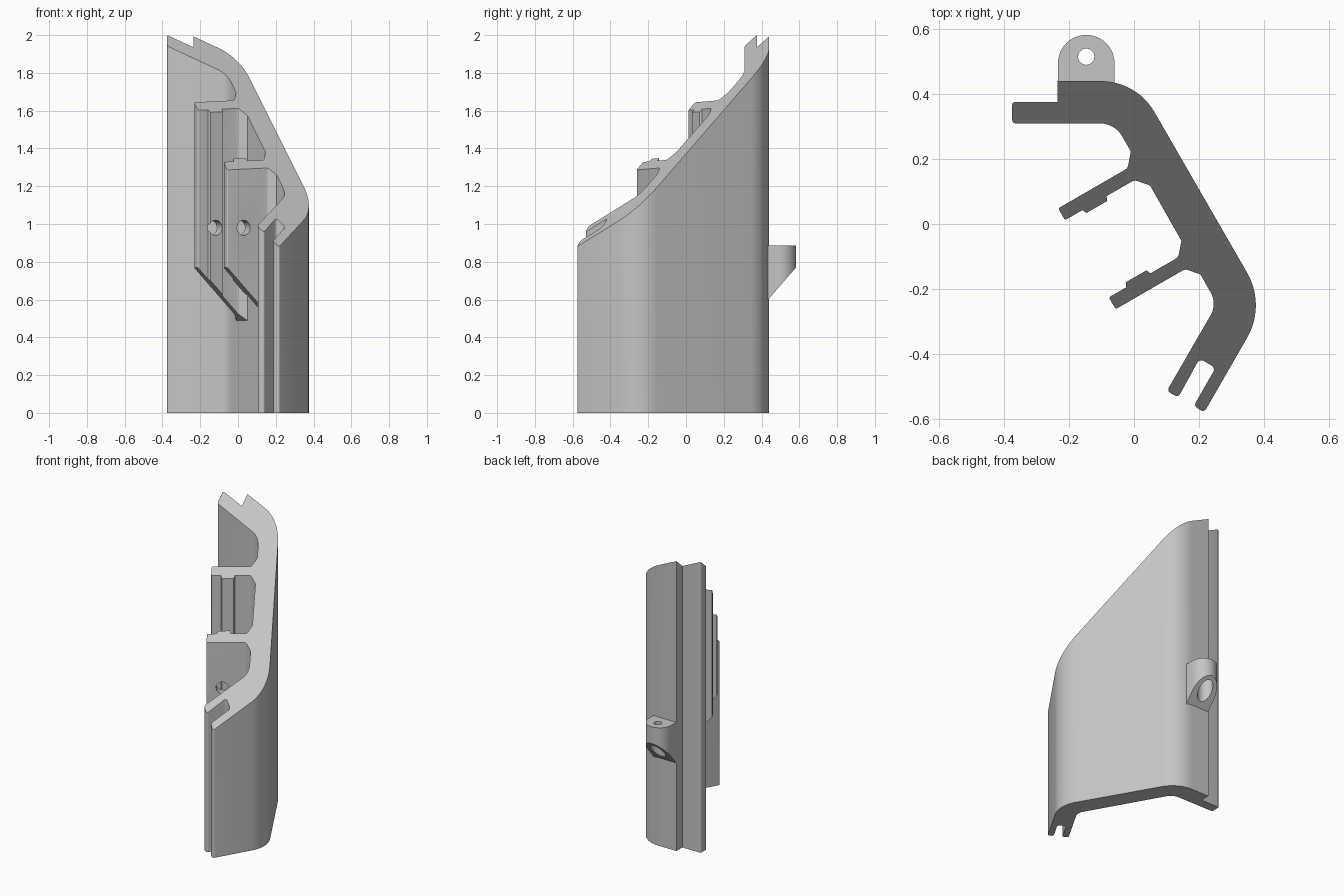
import bpy, bmesh, math
from mathutils import Vector, Matrix

cube = bpy.data.objects.get("Cube")
if cube:
    bpy.data.objects.remove(cube, do_unlink=True)

grey = bpy.data.materials.new("light grey")
grey.use_nodes = True
grey.diffuse_color = (0.56, 0.56, 0.56, 1)
grey.node_tree.nodes["Principled BSDF"].inputs["Base Color"].default_value = (0.56, 0.56, 0.56, 1)


def make_object(name, bm):
    bmesh.ops.recalc_face_normals(bm, faces=bm.faces)
    mesh = bpy.data.meshes.new(name)
    bm.to_mesh(mesh)
    bm.free()
    mesh.materials.append(grey)
    obj = bpy.data.objects.new(name, mesh)
    bpy.context.collection.objects.link(obj)
    return obj


def rounded(corners):
    """Turn (x, y, radius) corners into a filleted outline."""
    out = []
    for i, (x, y, r) in enumerate(corners):
        p = Vector((x, y))
        if r == 0:
            out.append(p)
            continue
        a = (Vector(corners[i - 1][:2]) - p).normalized()
        b = (Vector(corners[(i + 1) % len(corners)][:2]) - p).normalized()
        half = a.angle(b) / 2
        centre = p + (a + b).normalized() * (r / math.sin(half))
        start = p + a * (r / math.tan(half)) - centre
        end = p + b * (r / math.tan(half)) - centre
        steps = 12 if r > 0.04 else 4
        sweep = math.pi - 2 * half
        if start.x * end.y - start.y * end.x < 0:
            sweep = -sweep
        for k in range(steps + 1):
            out.append(centre + Matrix.Rotation(sweep * k / steps, 2) @ start)
    return out


def prism(name, outline, z0, z1):
    bm = bmesh.new()
    face = bm.faces.new([bm.verts.new((p[0], p[1], z0)) for p in outline])
    top = bmesh.ops.extrude_face_region(bm, geom=[face])["geom"]
    verts = [v for v in top if isinstance(v, bmesh.types.BMVert)]
    bmesh.ops.translate(bm, verts=verts, vec=(0, 0, z1 - z0))
    return make_object(name, bm)


def combine(target, other, operation):
    """Apply a boolean and remove the helper."""
    mod = target.modifiers.new("boolean", "BOOLEAN")
    mod.operation, mod.solver, mod.object = operation, "EXACT", other
    bpy.context.view_layer.update()
    evaluated = target.evaluated_get(bpy.context.evaluated_depsgraph_get())
    mesh = bpy.data.meshes.new_from_object(evaluated)
    target.modifiers.clear()
    target.data = mesh
    bpy.data.objects.remove(other, do_unlink=True)


def cut_plane(target, point, normal):
    """Remove everything on the side the normal points to."""
    n = Vector(normal).normalized()
    bm = bmesh.new()
    turn = n.to_track_quat("Z", "Y").to_matrix().to_4x4()
    bmesh.ops.create_cube(bm, size=6, matrix=Matrix.Translation(Vector(point) + n * 3) @ turn)
    combine(target, make_object("plane_cutter", bm), "DIFFERENCE")


def drill(target, centre, axis, radius, depth):
    bm = bmesh.new()
    turn = Vector(axis).to_track_quat("Z", "Y").to_matrix().to_4x4()
    bmesh.ops.create_cone(bm, cap_ends=True, segments=32, radius1=radius, radius2=radius,
                          depth=depth, matrix=Matrix.Translation(centre) @ turn)
    combine(target, make_object("drill", bm), "DIFFERENCE")


# Bent wall with a stepped back flange and a slotted front end
wall = [(-0.375, 0.31, 0.01), (-0.375, 0.375, 0.008), (-0.235, 0.375, 0), (-0.235, 0.44, 0),
        (0.008, 0.44, 0.19), (0.406, -0.25, 0.2), (0.216, -0.58, 0.012), (0.184, -0.56, 0.012),
        (0.251, -0.443, 0.014), (0.202, -0.414, 0.014), (0.136, -0.534, 0.012),
        (0.101, -0.514, 0.012), (0.256, -0.246, 0.07), (-0.059, 0.31, 0.08)]
shell = prism("bent_wall", rounded(wall), 0, 2.3)

# Two inner ribs, each with a raised pad, a sloped underside and a hole
along = Vector((math.cos(math.pi / 6), 0.5))
across = Vector((-along.y, along.x))
h = 0.021
for name, tip, side, top in (("back_rib", Vector((-0.223, 0.03)), -1, 2.4),
                             ("front_rib", Vector((-0.067, -0.244)), 1, 2.5)):
    section = [(0, -h, 0.006), (0, h, 0.006), (0.062, h, 0), (0.068, h + 0.014, 0),
               (0.142, h + 0.014, 0), (0.148, h, 0), (0.247, h, 0.02), (0.283, 0.063, 0),
               (0.32, 0.063, 0), (0.32, -0.063, 0), (0.283, -0.063, 0), (0.247, -h, 0.02)]
    outline = [tip + along * p.x + across * p.y * side for p in rounded(section)]
    rib = prism(name, outline, 0.475, top)
    cut_plane(rib, (tip.x, tip.y, 0.77), (-along.x, -along.y, -1))
    hole = tip + along * 0.1
    drill(rib, (hole.x, hole.y, 0.98), (across.x, across.y, 0), 0.04, 0.15)
    combine(shell, rib, "UNION")

# Slanted top across wall and ribs
cut_plane(shell, (0, 0, 1.493), (0.464, -0.888, 1))

# Mounting tab on the back, with a sloped underside and a counterbored hole
cx, r = -0.147, 0.087
arc = [(cx + r * math.cos(math.pi * k / 24), 0.495 + r * math.sin(math.pi * k / 24))
       for k in range(25)]
tab = prism("mounting_tab", [(cx - r, 0.4), (cx + r, 0.4)] + arc, 0.5, 0.885)
cut_plane(tab, (0, 0.435, 0.6), (0, 0.165, -0.143))
drill(tab, (cx, 0.515, 0.8), (0, 0, 1), 0.025, 0.6)
drill(tab, (cx, 0.515, 0.6), (0, 0, 1), 0.048, 0.42)
combine(shell, tab, "UNION")

shell.name = "ribbed_bracket"
bpy.ops.object.select_all(action="DESELECT")
shell.select_set(True)
bpy.context.view_layer.objects.active = shell
bpy.ops.object.shade_smooth_by_angle(angle=math.radians(25))
